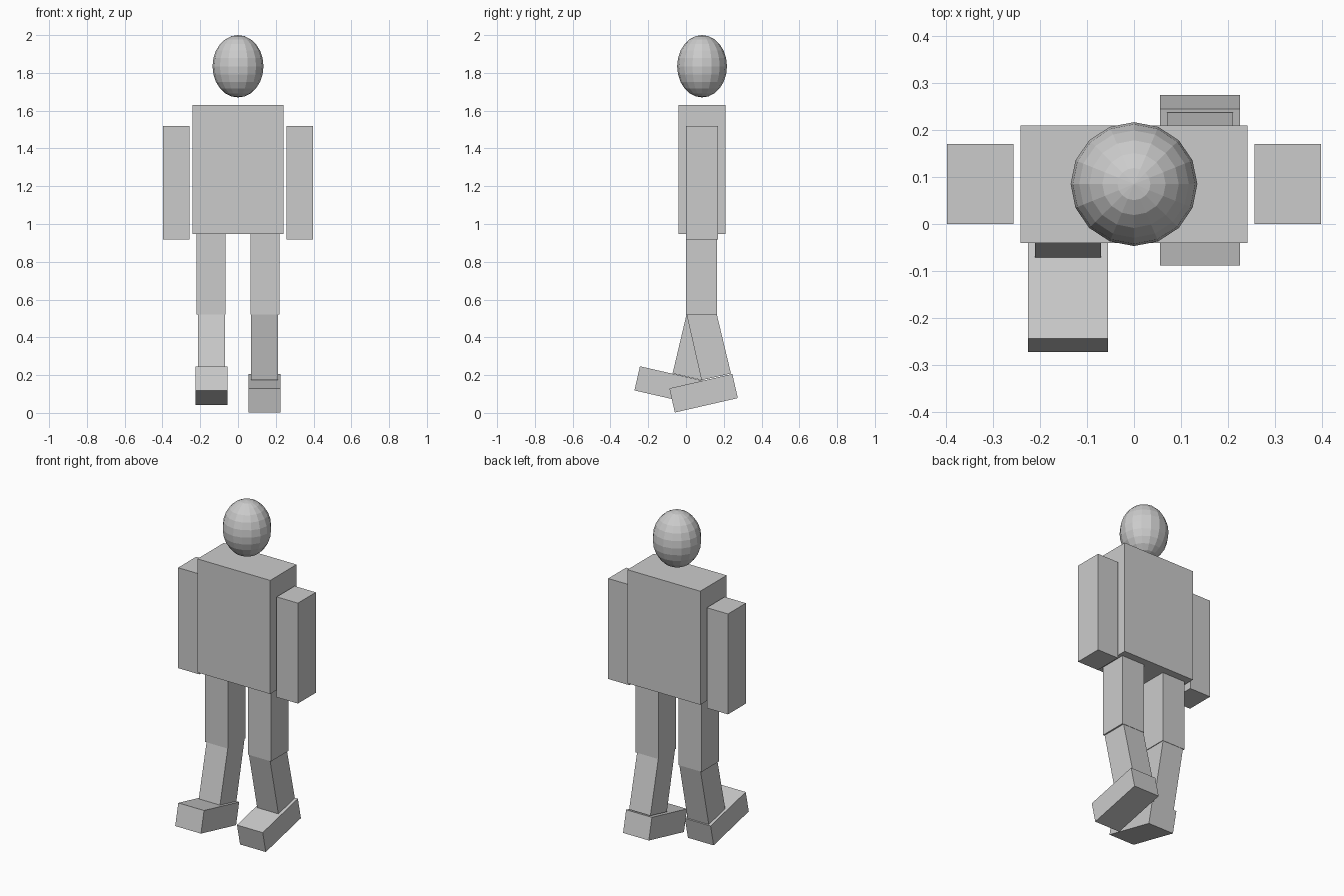
import bpy, bmesh, math

if "Cube" in bpy.data.objects:
    bpy.data.objects.remove(bpy.data.objects["Cube"])

grey = bpy.data.materials.new("plain grey")
grey.diffuse_color = (0.6, 0.6, 0.6, 1)
grey.use_nodes = True
grey.node_tree.nodes["Principled BSDF"].inputs["Base Color"].default_value = grey.diffuse_color


def finish(name, bm):
    bmesh.ops.recalc_face_normals(bm, faces=bm.faces)
    mesh = bpy.data.meshes.new(name)
    bm.to_mesh(mesh)
    bm.free()
    mesh.materials.append(grey)
    obj = bpy.data.objects.new(name, mesh)
    bpy.context.collection.objects.link(obj)
    return obj


def prism(name, x0, x1, profile):
    """Extrude a (y, z) side profile from x0 to x1."""
    bm = bmesh.new()
    face = bm.faces.new([bm.verts.new((x0, y, z)) for y, z in profile])
    ext = bmesh.ops.extrude_face_region(bm, geom=[face])
    moved = [v for v in ext["geom"] if isinstance(v, bmesh.types.BMVert)]
    bmesh.ops.translate(bm, verts=moved, vec=(x1 - x0, 0, 0))
    return finish(name, bm)


def box(name, x0, x1, y0, y1, z0, z1):
    return prism(name, x0, x1, [(y0, z0), (y1, z0), (y1, z1), (y0, z1)])


def foot_profile(toe_y, toe_z, pitch):
    """Tilted rectangle from its bottom toe corner."""
    c, s = math.cos(pitch), math.sin(pitch)
    return [(toe_y + a * c - b * s, toe_z + a * s + b * c)
            for a, b in ((0, 0), (0.342, 0), (0.342, 0.131), (0, 0.131))]


# Head
bm = bmesh.new()
bmesh.ops.create_uvsphere(bm, u_segments=16, v_segments=12, radius=1)
bmesh.ops.scale(bm, verts=bm.verts, vec=(0.135, 0.132, 0.165))
bmesh.ops.translate(bm, verts=bm.verts, vec=(0, 0.085, 1.835))
finish("head", bm)

# Torso
box("torso", -0.242, 0.242, -0.04, 0.21, 0.948, 1.63)

# Arms and thighs
for side, s in (("left", -1), ("right", 1)):
    box(side + "_arm", s * 0.257, s * 0.398, 0, 0.17, 0.917, 1.52)
    box(side + "_thigh", s * 0.066, s * 0.22, 0, 0.165, 0.522, 0.948)

# Shins, one swung back and one swung forward
prism("right_shin", 0.07, 0.211, [(0.003, 0.522), (0.163, 0.522), (0.238, 0.209), (0.082, 0.173)])
prism("left_shin", -0.211, -0.07, [(0.003, 0.522), (0.163, 0.522), (0.085, 0.173), (-0.071, 0.209)])

# Feet
tilt = math.radians(12.9)
prism("right_foot", 0.055, 0.226, foot_profile(-0.059, 0.002, tilt))
prism("left_foot", -0.226, -0.055, foot_profile(-0.273, 0.119, -tilt))
